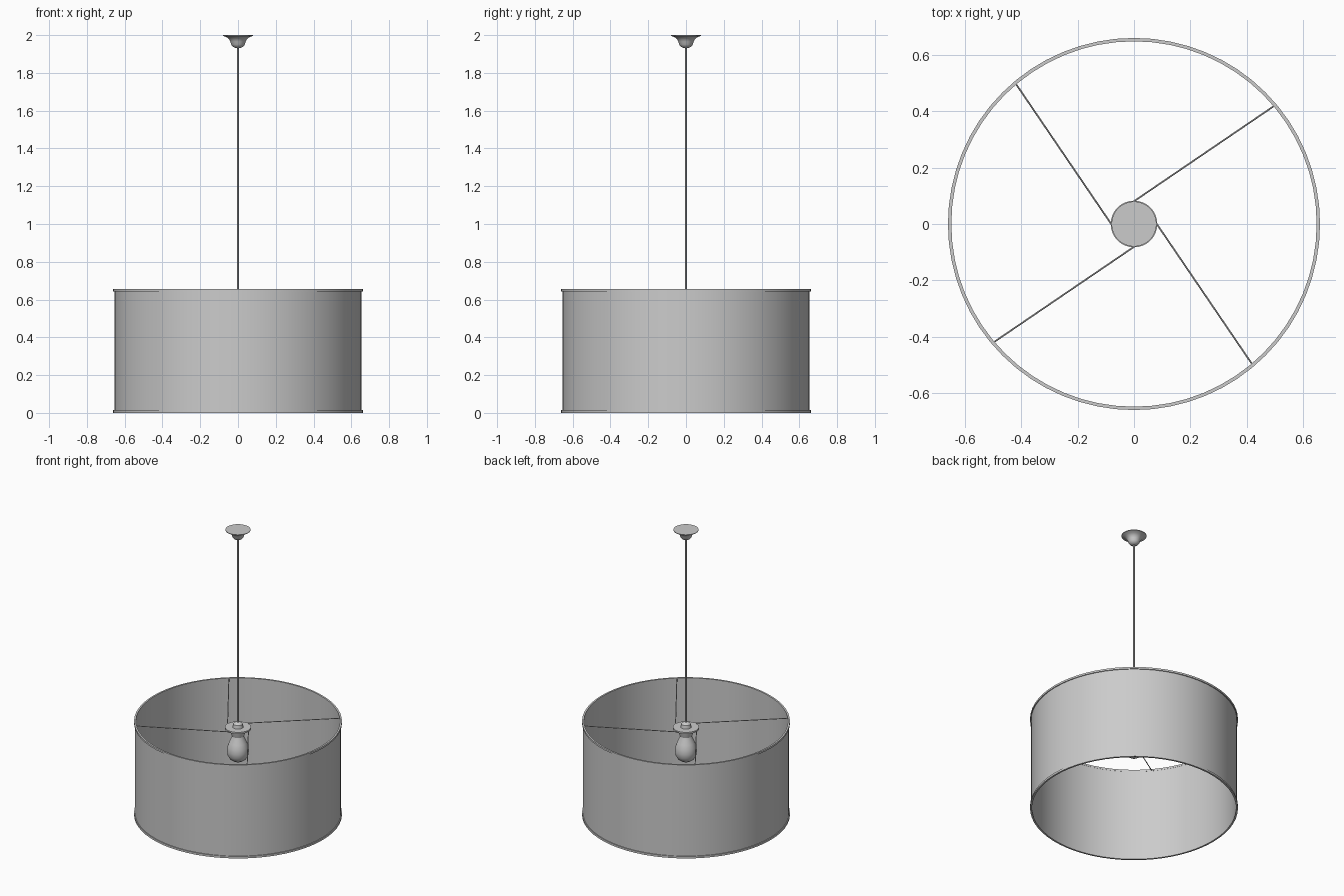
import bpy, bmesh, math
from mathutils import Vector, Matrix

cube = bpy.data.objects.get("Cube")
if cube:
    bpy.data.objects.remove(cube, do_unlink=True)

grey = bpy.data.materials.new("plain grey")
grey.use_nodes = True
color = (0.6, 0.6, 0.6, 1)
grey.diffuse_color = color
grey.node_tree.nodes["Principled BSDF"].inputs["Base Color"].default_value = color


def finish(name, bm):
    """Turn a bmesh into a grey, smooth-shaded object."""
    bmesh.ops.remove_doubles(bm, verts=bm.verts, dist=0.00001)
    bmesh.ops.recalc_face_normals(bm, faces=bm.faces)
    mesh = bpy.data.meshes.new(name)
    bm.to_mesh(mesh)
    bm.free()
    mesh.materials.append(grey)
    obj = bpy.data.objects.new(name, mesh)
    bpy.context.collection.objects.link(obj)
    bpy.ops.object.select_all(action='DESELECT')
    obj.select_set(True)
    bpy.context.view_layer.objects.active = obj
    bpy.ops.object.shade_smooth_by_angle(angle=math.radians(35))
    return obj


def lathe(name, profile, steps=32, closed=False):
    """Spin a (radius, height) profile about the z axis."""
    bm = bmesh.new()
    verts = [bm.verts.new((r, 0, z)) for r, z in profile]
    edges = [bm.edges.new(pair) for pair in zip(verts, verts[1:])]
    if closed:
        edges.append(bm.edges.new((verts[-1], verts[0])))
    bmesh.ops.spin(bm, geom=verts + edges, cent=(0, 0, 0), axis=(0, 0, 1),
                   angle=math.tau, steps=steps, use_duplicate=False)
    return finish(name, bm)


def rod(name, start, end, radius, sides=8):
    """Thin straight cylinder between two points."""
    start, end = Vector(start), Vector(end)
    way = end - start
    turn = way.to_track_quat('Z', 'Y').to_matrix().to_4x4()
    bm = bmesh.new()
    bmesh.ops.create_cone(bm, cap_ends=True, segments=sides, radius1=radius,
                          radius2=radius, depth=way.length,
                          matrix=Matrix.Translation((start + end) / 2) @ turn)
    return finish(name, bm)


def hoop(name, inner, outer, low, high):
    return lathe(name, [(inner, low), (outer, low), (outer, high), (inner, high)],
                 64, closed=True)


# Drum shade with a slim hoop at each rim
hoop("drum_shade", 0.65, 0.655, 0.006, 0.65)
hoop("bottom_hoop", 0.649, 0.661, 0, 0.014)
hoop("top_hoop", 0.649, 0.661, 0.643, 0.656)

# Ceiling canopy and hanging cord
lathe("ceiling_canopy", [(0, 2), (0.08, 2), (0.08, 1.996), (0.06, 1.989),
                         (0.047, 1.978), (0.04, 1.965), (0.036, 1.95),
                         (0.027, 1.938), (0.012, 1.931), (0, 1.93)])
rod("hanging_cord", (0, 0, 0.62), (0, 0, 1.94), 0.005, 12)

# Lamp holder: top knob, flange and collar
lathe("lamp_holder", [(0, 0.65), (0.018, 0.648), (0.03, 0.638), (0.034, 0.615),
                      (0.083, 0.615), (0.083, 0.603), (0.05, 0.598),
                      (0.045, 0.575), (0.04, 0.555), (0, 0.555)])

# Bulb
lathe("bulb", [(0, 0.56), (0.036, 0.56), (0.042, 0.54), (0.056, 0.51),
               (0.066, 0.48), (0.07, 0.45), (0.066, 0.42), (0.053, 0.396),
               (0.03, 0.38), (0, 0.375)])

# Four spokes set tangent-like around the flange
for i in range(4):
    quarter = Matrix.Rotation(i * math.pi / 2, 3, 'Z')
    rod(f"spoke_{i + 1}", quarter @ Vector((0, 0.081, 0.61)),
        quarter @ Vector((0.503, 0.423, 0.649)), 0.003)
